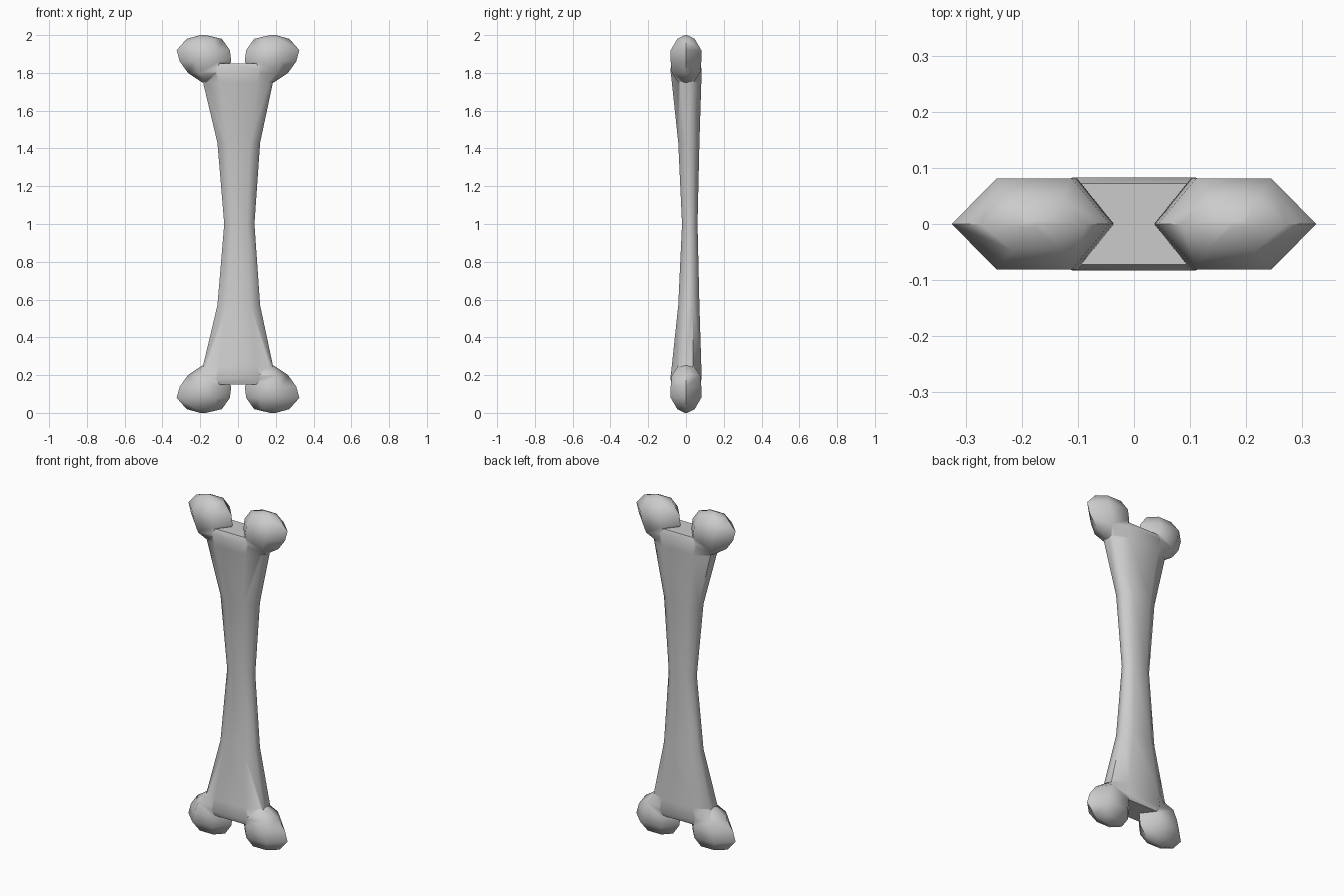
import bpy, bmesh, math

if "Cube" in bpy.data.objects:
    bpy.data.objects.remove(bpy.data.objects["Cube"])


def loft(bm, rings):
    """Skin a closed solid through rings of equal point count."""
    loops = [[bm.verts.new(p) for p in r] for r in rings]
    n = len(loops[0])
    for a, b in zip(loops, loops[1:]):
        for i in range(n):
            j = (i + 1) % n
            bm.faces.new((a[i], a[j], b[j], b[i]))
    bm.faces.new(loops[0][::-1])
    bm.faces.new(loops[-1])


def finish(bm, name):
    bmesh.ops.recalc_face_normals(bm, faces=bm.faces)
    me = bpy.data.meshes.new(name)
    bm.to_mesh(me)
    bm.free()
    ob = bpy.data.objects.new(name, me)
    bpy.context.collection.objects.link(ob)
    return ob


# Shaft: eight-sided section, pinched at the middle
# z, centre x, centre y, side half width, panel half width, half depth
half = [(1.85, 0, 0, .175, .10, .072), (1.82, 0, 0, .18, .11, .083),
        (1.75, 0, .003, .185, .10, .078), (1.43, .004, .015, .113, .06, .056),
        (1.0, .007, .02, .08, .042, .041)]
stations = half + [(2 - s[0],) + s[1:] for s in half[-2::-1]]


def section(z, cx, cy, w, p, d):
    e = d * .42
    pts = [(w, -e), (w, e), (p, d), (-p, d), (-w, e), (-w, -e), (-p, -d), (p, -d)]
    return [(cx + x, cy + y, z) for x, y in pts]


bm = bmesh.new()
loft(bm, [section(*s) for s in stations])
bone = finish(bm, "bone")

# Knobs: six-sided stacked rings (z, outer x, inner x, half depth)
knob = [(2.0, .20, .17, .006), (1.98, .272, .085, .046), (1.92, .325, .043, .081),
        (1.86, .308, .036, .081), (1.80, .265, .07, .075), (1.75, .19, .12, .04)]


def knob_ring(z, xo, xi, d, sx, top):
    a, b = xi + (xo - xi) * .24, xi + (xo - xi) * .715
    pts = [(xo, 0), (b, d), (a, d), (xi, 0), (a, -d), (b, -d)]
    return [(sx * x, y, z if top else 2 - z) for x, y in pts]


# Union the four knobs onto the shaft
for sx in (-1, 1):
    for top in (True, False):
        bm = bmesh.new()
        loft(bm, [knob_ring(*k, sx, top) for k in knob])
        part = finish(bm, "knob")
        part.hide_render = True
        mod = bone.modifiers.new("join", 'BOOLEAN')
        mod.operation = 'UNION'
        mod.solver = 'EXACT'
        mod.object = part
        bpy.ops.object.select_all(action='DESELECT')
        bpy.context.view_layer.objects.active = bone
        bone.select_set(True)
        bpy.ops.object.modifier_apply(modifier=mod.name)
        bpy.data.objects.remove(part)

bpy.ops.object.shade_smooth_by_angle(angle=math.radians(60))
